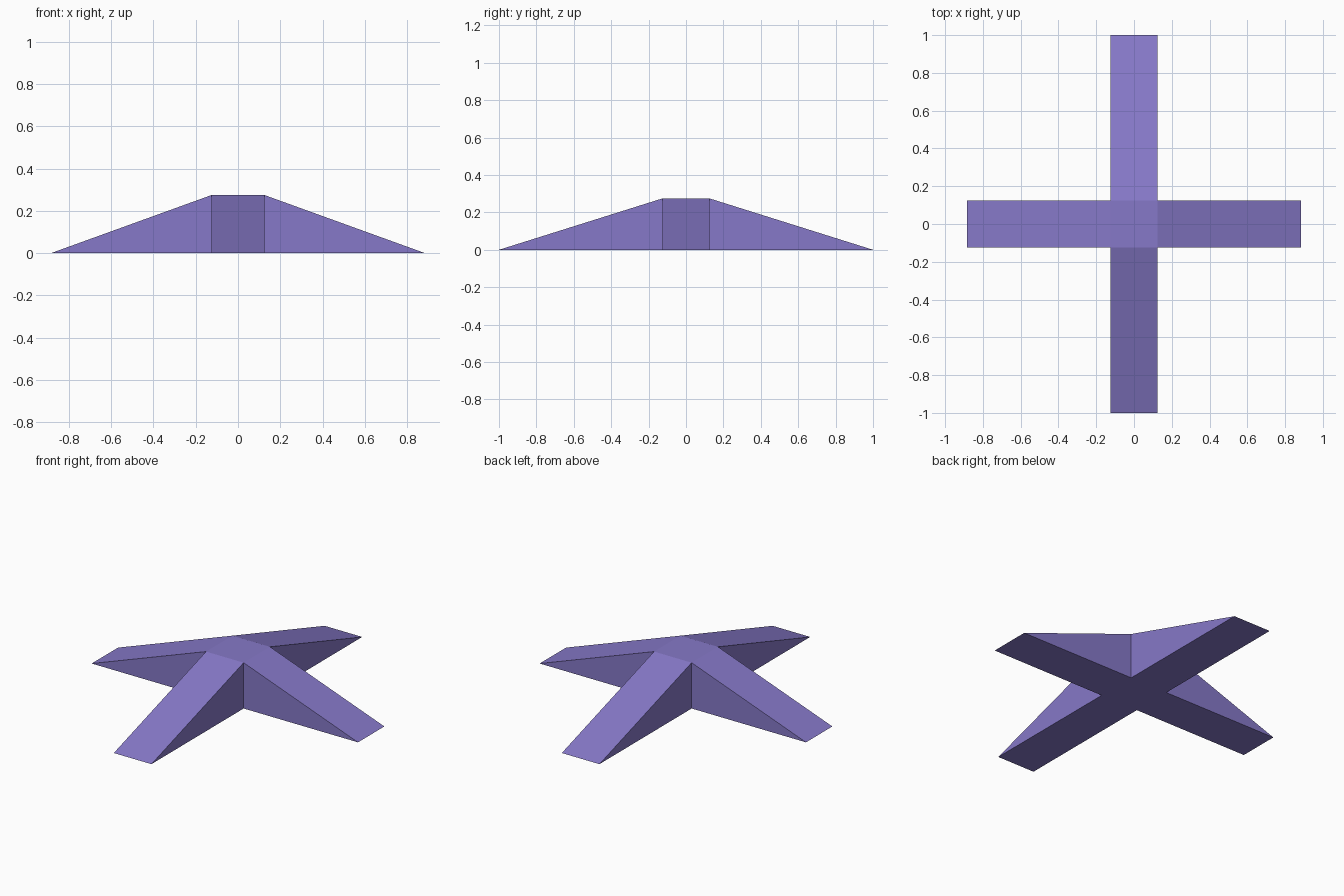
import bpy
import bmesh
from mathutils import Vector

cube = bpy.data.objects.get("Cube")
if cube:
    bpy.data.objects.remove(cube, do_unlink=True)

HALF, HEIGHT = 0.125, 0.275
REACH_X, REACH_Y = 0.885, 1.0

purple = bpy.data.materials.new("soft purple")
purple.use_nodes = True
colour = (0.24, 0.19, 0.58, 1)
purple.diffuse_color = colour
purple.node_tree.nodes["Principled BSDF"].inputs["Base Color"].default_value = colour

bm = bmesh.new()


def face(*points):
    bm.faces.new([bm.verts.new(p) for p in points])


# Square hub: flat top and underside
for z in (0, HEIGHT):
    face(*[(x * HALF, y * HALF, z) for x, y in ((-1, -1), (1, -1), (1, 1), (-1, 1))])

# Four sloping arms, open where they join the hub
for direction, reach in (((1, 0), REACH_X), ((0, 1), REACH_Y),
                         ((-1, 0), REACH_X), ((0, -1), REACH_Y)):
    out = Vector((*direction, 0))
    side = Vector((-out.y, out.x, 0)) * HALF
    up = Vector((0, 0, HEIGHT))
    inner, tip = out * HALF, out * reach
    face(inner + up - side, tip - side, tip + side, inner + up + side)
    face(inner - side, inner + side, tip + side, tip - side)
    for s in (side, -side):
        face(inner + s, tip + s, inner + up + s)

# Weld the arms and hub into one closed shell
bmesh.ops.remove_doubles(bm, verts=bm.verts, dist=0.0001)
bmesh.ops.recalc_face_normals(bm, faces=bm.faces)

mesh = bpy.data.meshes.new("cross_ramp")
bm.to_mesh(mesh)
bm.free()
mesh.materials.append(purple)
ramp = bpy.data.objects.new("cross_ramp", mesh)
bpy.context.collection.objects.link(ramp)
